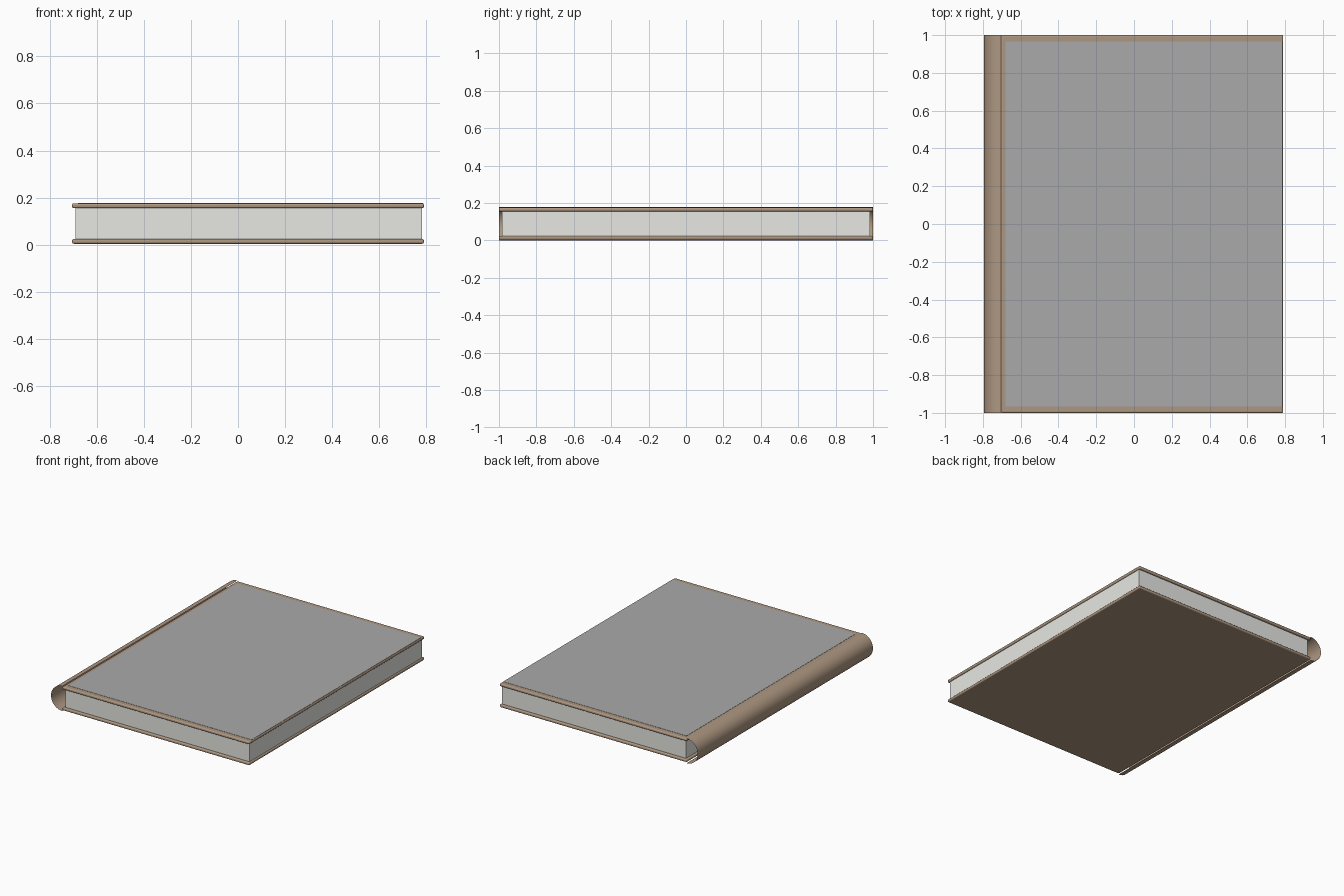
import bpy, math

if "Cube" in bpy.data.objects:
    bpy.data.objects.remove(bpy.data.objects["Cube"])


def material(name, rgb):
    m = bpy.data.materials.new(name)
    m.diffuse_color = (*rgb, 1)
    m.use_nodes = True
    m.node_tree.nodes["Principled BSDF"].inputs["Base Color"].default_value = m.diffuse_color
    return m


brown = material("brown_leather", (0.42, 0.31, 0.22))
paper = material("paper_white", (0.8, 0.8, 0.77))
grey = material("cover_grey", (0.4, 0.4, 0.4))


def box(name, x, y, z, mat, bevel=0.0):
    """Box from (min, max) ranges, with optional rounded edges."""
    size = [r[1] - r[0] for r in (x, y, z)]
    bpy.ops.mesh.primitive_cube_add(size=1, location=[sum(r) / 2 for r in (x, y, z)])
    ob = bpy.context.object
    ob.name = name
    ob.scale = size
    bpy.ops.object.transform_apply(location=False, rotation=False, scale=True)
    ob.data.materials.append(mat)
    if bevel:
        b = ob.modifiers.new("rounded_edges", "BEVEL")
        b.width, b.segments = bevel, 4
        bpy.ops.object.shade_smooth_by_angle(angle=math.radians(40))
    return ob


# Two cover boards with rounded rims
for name, z0 in (("back_cover", 0.004), ("front_cover", 0.155)):
    box(name, (-0.705, 0.79), (-1, 1), (z0, z0 + 0.021), brown, 0.008)

# Page block between the boards
box("pages", (-0.69, 0.782), (-0.985, 0.985), (0.024, 0.156), paper)

# Thin grey panel on the front cover, reaching the fore edge
box("cover_panel", (-0.68, 0.785), (-0.965, 0.965), (0.172, 0.1775), grey)

# Spine: an open half-round sheet along the binding
R, N = 0.089, 24
verts, faces = [], []
for i in range(N + 1):
    a = math.pi / 2 + math.pi * i / N
    px, pz = -0.705 + R * math.cos(a), R + R * math.sin(a)
    verts += [(px, -1, pz), (px, 1, pz)]
for i in range(N):
    faces.append((2 * i, 2 * i + 1, 2 * i + 3, 2 * i + 2)[::-1])
mesh = bpy.data.meshes.new("spine")
mesh.from_pydata(verts, [], faces)
mesh.materials.append(brown)
spine = bpy.data.objects.new("spine", mesh)
bpy.context.collection.objects.link(spine)
bpy.ops.object.select_all(action="DESELECT")
spine.select_set(True)
bpy.context.view_layer.objects.active = spine
bpy.ops.object.shade_smooth_by_angle(angle=math.radians(40))
